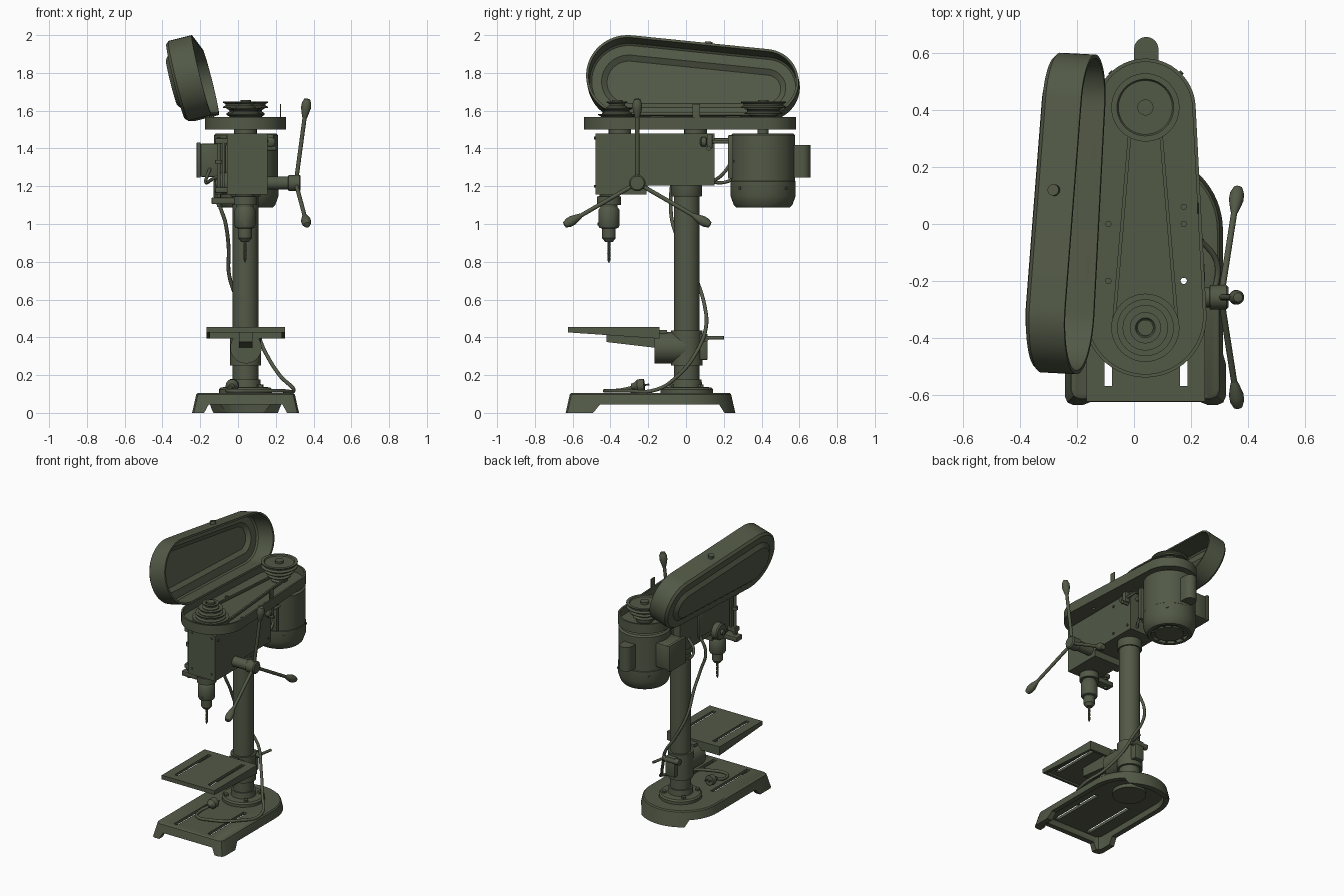
import bpy, bmesh, math
from mathutils import Vector, Matrix

if "Cube" in bpy.data.objects:
    bpy.data.objects.remove(bpy.data.objects["Cube"])

green = bpy.data.materials.new("olive_green_paint")
green.diffuse_color = (0.085, 0.1, 0.062, 1)
green.use_nodes = True
green.node_tree.nodes["Principled BSDF"].inputs["Base Color"].default_value = green.diffuse_color
CX = 0.04  # centre line of the column, spindle and motor


def finish(name, bm, angle=35):
    bmesh.ops.remove_doubles(bm, verts=bm.verts, dist=1e-5)
    bmesh.ops.recalc_face_normals(bm, faces=bm.faces)
    me = bpy.data.meshes.new(name)
    bm.to_mesh(me)
    bm.free()
    ob = bpy.data.objects.new(name, me)
    bpy.context.collection.objects.link(ob)
    me.materials.append(green)
    smooth(ob, angle)
    return ob


def activate(ob):
    bpy.ops.object.select_all(action='DESELECT')
    ob.select_set(True)
    bpy.context.view_layer.objects.active = ob


def smooth(ob, angle=35):
    activate(ob)
    bpy.ops.object.shade_smooth_by_angle(angle=math.radians(angle))


def loft(name, loops, caps=True):
    bm = bmesh.new()
    rings = [[bm.verts.new(p) for p in lp] for lp in loops]
    n = len(rings[0])
    for a, b in zip(rings, rings[1:]):
        for i in range(n):
            bm.faces.new((a[i], a[(i + 1) % n], b[(i + 1) % n], b[i]))
    if caps:
        bm.faces.new(rings[0])
        bm.faces.new(rings[-1])
    return finish(name, bm)


def lathe(name, prof, loc, axis=(0, 0, 1), n=40):
    q = Vector((0, 0, 1)).rotation_difference(Vector(axis))
    loops = [[Vector(loc) + q @ Vector((r * math.cos(2 * math.pi * i / n), r * math.sin(2 * math.pi * i / n), t))
              for i in range(n)] for r, t in prof]
    return loft(name, loops, caps=prof[0][0] > 0)


def rod(name, a, b, r, n=20):
    d = Vector(b) - Vector(a)
    return lathe(name, [(r, 0), (r, d.length)], a, d.normalized(), n)


def box(name, x, y, z, bevel=0.0):
    bm = bmesh.new()
    bmesh.ops.create_cube(bm, size=1)
    for v in bm.verts:
        v.co = [(c[0] + c[1]) / 2 + p * (c[1] - c[0]) for c, p in zip((x, y, z), v.co)]
    if bevel:
        bmesh.ops.bevel(bm, geom=bm.edges[:], offset=bevel, segments=2, profile=0.5, affect='EDGES')
    return finish(name, bm)


def tube(name, pts, r):
    cu = bpy.data.curves.new(name, 'CURVE')
    cu.dimensions, cu.bevel_depth, cu.bevel_resolution, cu.use_fill_caps = '3D', r, 3, True
    sp = cu.splines.new('BEZIER')
    sp.bezier_points.add(len(pts) - 1)
    for bp, p in zip(sp.bezier_points, pts):
        bp.co, bp.handle_left_type, bp.handle_right_type = p, 'AUTO', 'AUTO'
    sp.resolution_u = 8
    ob = bpy.data.objects.new(name, cu)
    bpy.context.collection.objects.link(ob)
    cu.materials.append(green)
    activate(ob)
    bpy.ops.object.convert(target='MESH')
    smooth(bpy.context.object, 50)


def cut(ob, cutters):
    for c in cutters:
        m = ob.modifiers.new("cut", 'BOOLEAN')
        m.operation, m.solver, m.object = 'DIFFERENCE', 'EXACT', c
        activate(ob)
        bpy.ops.object.modifier_apply(modifier=m.name)
        bpy.data.objects.remove(c, do_unlink=True)
    smooth(ob)


def stadium(ay, ar, by, br, z, n=28):
    """Outline around two circles on the centre line (front a, back b)."""
    t = math.asin((ar - br) / (by - ay))
    pts = []
    for y, r, s, e in ((ay, ar, math.pi - t, 2 * math.pi + t), (by, br, t, math.pi - t)):
        for i in range(n + 1):
            k = s + (e - s) * i / n
            pts.append(Vector((CX + r * math.cos(k), y + r * math.sin(k), z)))
    return pts


# Base: hollow tapered casting with feet and slots
def base_loop(i, z):
    r, f, c = 0.283 - i, -0.637 + i, 0.03
    pts = [(CX - r, f + c), (CX - r + c * .3, f + c * .3), (CX - r + c, f),
           (CX + r - c, f), (CX + r - c * .3, f + c * .3), (CX + r, f + c)]
    pts += [(CX + r * math.cos(k * math.pi / 32), -0.022 + r * math.sin(k * math.pi / 32)) for k in range(33)]
    return [(x, y, z) for x, y in pts]


base = loft("base", [base_loop(.04, 0), base_loop(.05, .085)][::-1] + [base_loop(0, 0), base_loop(.022, .098), base_loop(.03, .105)])
slot_x = (-0.09, 0.175)
cut(base, [box("c", (s - .014, s + .014), (-.575, -.17), (.04, .2)) for s in slot_x] + [
    loft("c", [[(-.185, y, -.01), (.265, y, -.01), (.235, y, .045), (-.155, y, .045)] for y in (-.7, -.55)]),
    loft("c", [[(x, -.5, -.01), (x, .21, -.01), (x, .175, .045), (x, -.455, .045)] for x in (-.4, .5)])])
lathe("base_boss", [(.11, .06), (.11, .09)], (CX, 0, 0))

# Column and its foot flange
lathe("column", [(.068, .1), (.068, 1.25)], (CX, .004, 0))
lathe("column_flange", [(.14, .1), (.14, .125), (.13, .135), (.082, .138), (.078, .178), (.06, .178)], (CX, .004, 0))
for k in range(4):
    a = math.pi / 4 + k * math.pi / 2
    lathe("flange_bolt", [(.016, .13), (.016, .15)], (CX + .11 * math.cos(a), .11 * math.sin(a), 0), n=6)
lathe("head_collar", [(.077, 1.145), (.08, 1.15), (.08, 1.21)], (CX, .004, 0))

# Work table: wedge-shaped plate, hollow underneath
table = loft("work_table", [[(x, -.625, .455), (x, -.14, .455), (x, -.14, .393), (x, -.625, .426)] for x in (-.167, .25)])
hollow = loft("c", [[(x, -.605, .437), (x, -.16, .437), (x, -.16, .3), (x, -.605, .3)] for x in (-.147, .23)])
cut(table, [hollow] + [box("c", (s - .013, s + .013), (-.57, -.19), (.3, .6)) for s in slot_x])
loft("table_arm", [[(x, -.42, .44), (x, -.1, .44), (x, -.1, .33), (x, -.165, .345), (x, -.42, .375)] for x in (.005, .078)])
rod("table_tilt_boss", (CX + .002, -.167, .345), (CX + .002, 0, .345), .083, 40)
lathe("table_collar", [(.06, .25), (.083, .25), (.083, .435), (.06, .435)], (CX, .004, 0))
box("collar_clamp", (.01, .085), (.06, .115), (.28, .42), .008)
rod("table_clamp_bolt", (-.02, .1, .395), (.11, .1, .395), .02)
rod("table_clamp_handle", (.1, .09, .397), (.12, .2, .397), .009)

# Drill head
loft("head", [[(x, -.48, 1.48), (x, -.48, 1.157), (x, -.21, 1.157), (x, -.21, 1.203), (x, .15, 1.203), (x, .15, 1.48)]
              for x in (-.058, .155)])
for x in (-.03, .125):
    for z in (1.2, 1.455):
        rod("head_screw", (x, -.487, z), (x, -.47, z), .008, 10)
for y in (-.35, .05):
    rod("tray_spacer", (CX, y, 1.47), (CX, y, 1.51), .06)
for y, z in ((-.45, 1.44), (-.02, 1.44), (-.02, 1.24), (.12, 1.24)):
    rod("side_screw", (.15, y, z), (.162, y, z), .008, 10)

# Spindle, chuck and bit
S = (CX - .003, -.408, 0)
lathe("quill", [(.045, 1.085), (.045, 1.1), (.064, 1.1), (.064, 1.145), (.05, 1.148), (.05, 1.17)], S)
lathe("chuck", [(.0, .905), (.02, .905), (.036, .925), (.036, .975), (.05, .98), (.055, .99), (.055, 1.075), (.045, 1.09), (0, 1.09)], S)
rod("chuck_key_hole", (S[0], S[1] - .06, 1.0), (S[0], S[1], 1.0), .009, 12)


def twist(i):
    z, a = .81 + i * .005, i * .55
    return [(S[0] + (.009 if k % 4 else .005) * math.cos(a + k * math.pi / 4),
             S[1] + (.009 if k % 4 else .005) * math.sin(a + k * math.pi / 4), z) for k in range(8)]


loft("drill_bit", [[(S[0] + (p[0] - S[0]) * .1, S[1] + (p[1] - S[1]) * .1, .793) for p in twist(0)]] + [twist(i) for i in range(21)])

# Depth gauge on the left side
box("depth_bracket", (-.14, CX), (-.44, -.375), (1.105, 1.14), .006)
rod("depth_rod", (-.102, -.41, 1.09), (-.102, -.41, 1.46), .01)
box("depth_scale", (-.085, -.072), (-.43, -.39), (1.17, 1.45))
for z in (1.18, 1.44):
    box("depth_lug", (-.12, -.05), (-.435, -.385), (z - .015, z + .015), .004)
for z in (1.155, 1.32):
    lathe("depth_nut", [(.02, z), (.02, z + .02)], (-.102, -.41, 0), n=12)
lathe("return_spring_cap", [(.058, 0), (.058, .04), (.05, .048), (.018, .048), (.018, .065), (0, .065), (0, 0)][:-1][::-1] + [(0, 0)],
      (-.055, -.26, 1.215), (-1, 0, 0))

# Feed hub with three handles
HY, HZ = -.258, 1.217
lathe("feed_hub", [(.035, .15), (.035, .265), (.043, .268), (.043, .325), (.036, .332), (.02, .332)], (0, HY, HZ), (1, 0, 0))
for k in range(3):
    a = math.pi / 2 + k * 2 * math.pi / 3
    p = Vector((.306, HY, HZ))
    d = Vector((.06, .445 * math.cos(a), .445 * math.sin(a)))
    rod("feed_arm", p, p + d * .9, .011)
    lathe("feed_grip", [(0, .345), (.011, .345), (.016, .36), (.026, .4), (.025, .425), (.016, .448), (0, .452)], p, d.normalized(), 24)

# Belt tray, hinged lid
FY, FR, BY, BR = -.325, .215, .405, .177


def ring(i, z):
    return stadium(FY, FR - i, BY, BR - i, z)


tray = loft("belt_tray", [ring(0, 1.5), ring(0, 1.567), ring(.012, 1.567), ring(.012, 1.512)])
cut(tray, [rod("c", (.175, -.2, 1.4), (.175, -.2, 1.6), .011)])
for x, y in ((-.09, 0), (.175, 0), (.175, .06), (-.09, -.2)):
    rod("tray_screw", (x, y, 1.505), (x, y, 1.52), .011, 12)
lid = loft("belt_lid", [ring(.1, .157), ring(.072, .136), ring(.02, .136), ring(.01, .126), ring(.01, 0),
                        ring(-.003, 0), ring(-.003, .128), ring(.012, .143), ring(.064, .144), ring(.092, .165)])
t = math.asin((FR - BR) / (BY - FY))
P = Vector((CX - FR * math.cos(t), FY + FR * math.sin(t), 0))
M = (Matrix.Translation(P + Vector((.035, 0, 1.58))) @ Matrix.Rotation(math.radians(-104), 4, Vector((math.sin(t), math.cos(t), 0)))
     @ Matrix.Translation(-P))
lid.data.transform(M)
knob = rod("lid_knob", (.225, .09, .07), (.258, .09, .07), .02)
knob.data.transform(M)
for y in (-.15, .25):
    x = P.x + (y - P.y) * math.tan(t)
    rod("lid_hinge", (x + .004, y - .04, 1.572), (x + .008, y + .04, 1.572), .012)
box("lid_catch", (.222, .228), (.035, .075), (1.52, 1.635), .002)

# Stepped pulleys and belt
for name, y, radii in (("spindle_pulley", -.365, (.12, .1, .08, .055)), ("motor_pulley", .41, (.055, .078, .1, .12))):
    prof = [(0, 1.516)]
    for i, r in enumerate(radii):
        z = 1.516 + i * .033
        prof += [(r, z), (r, z + .005), (r - .014, z + .013), (r - .014, z + .02), (r, z + .028), (r, z + .033)]
    lathe(name, prof + [(radii[3] - .02, 1.648), (radii[3] - .025, 1.64), (.028, 1.64), (.028, 1.656), (0, 1.656)], (CX, y, 0))
belt = [(.002, 1.524), (.002, 1.54), (-.01, 1.54), (-.01, 1.524), (.002, 1.524)]
loft("drive_belt", [stadium(-.365, .108 - i, .41, .043 - i, z) for i, z in belt], caps=False)

# Motor with fan cover, capacitor cover and terminal box
MC = (CX + .002, .408, 0)
lathe("motor", [(0, 1.48), (.158, 1.48), (.17, 1.47), (.17, 1.228), (.173, 1.225), (.173, 1.15), (.155, 1.1), (.142, 1.087),
                (.12, 1.087), (.12, 1.11), (0, 1.11)], MC, n=56)
rod("motor_shaft", (MC[0], MC[1], 1.47), (MC[0], MC[1], 1.53), .03)
for k in range(6):
    a = k * math.pi / 6
    v = Vector((.122 * math.cos(a), .122 * math.sin(a), 0))
    c = Vector((MC[0], MC[1], 1.094))
    rod("fan_grille_bar", c - v, c + v, .006, 8)
for r in (.035, .078):
    lathe("fan_grille_ring", [(r, 1.088), (r + .014, 1.088), (r + .014, 1.1), (r, 1.1), (r, 1.088)], MC)
for k in range(4):
    a = math.pi / 4 + k * math.pi / 2
    v = Vector((math.cos(a), math.sin(a), 0))
    c = Vector((MC[0], MC[1], 1.19))
    rod("fan_cover_screw", c + v * .165, c + v * .18, .008, 10)
loft("capacitor_cover", [[(CX + .003 + .043 * math.cos(k * math.pi / 12), .615 + .043 * math.sin(k * math.pi / 12), z) for k in range(13)]
                         + [(CX - .04, .55, z), (CX + .046, .55, z)] for z in (1.245, 1.418)])
box("terminal_box", (-.2, -.1), (.32, .49), (1.25, 1.425), .008)
box("terminal_box_lid", (-.22, -.197), (.31, .5), (1.245, 1.432), .006)

# Motor mount and belt tension parts
box("motor_mount_plate", (-.06, .15), (.222, .25), (1.24, 1.47), .005)
for x in (-.02, .1):
    rod("mount_slide_rod", (x, .1, 1.44), (x, .23, 1.44), .014)
rod("tension_bolt", (.172, .08, 1.435), (.172, .225, 1.435), .009)
lathe("tension_knob", [(.014, 0), (.026, .008), (.026, .03), (.014, .035)], (.172, .075, 1.435), (0, 1, 0), 12)
box("tension_lug", (.15, .19), (.11, .14), (1.4, 1.475), .004)
rod("tension_lock", (.15, .12, 1.4), (.2, .12, 1.4), .012)
box("switch_plate", (-.068, -.055), (-.18, -.05), (1.24, 1.42), .003)

# Cables and plug
tube("motor_cable", [(-.15, .32, 1.29), (-.17, .2, 1.22), (-.13, .1, 1.24), (-.05, .05, 1.28)], .009)
tube("motor_cable_right", [(.1, .15, 1.23), (.12, .19, 1.26), (.12, .25, 1.34)], .009)
tube("power_cable", [(-.06, -.07, 1.25), (-.1, -.08, 1.14), (-.065, -.07, 1.0), (-.05, -.02, .88), (-.045, .05, .72),
                     (.02, .1, .56), (.09, .105, .45), (.14, .06, .33), (.22, -.04, .2), (.295, -.16, .122), (.22, -.32, .117),
                     (.08, -.41, .117), (-.03, -.42, .117), (-.06, -.35, .12), (-.035, -.28, .135)], .01)
lathe("plug", [(0, 0), (.014, 0), (.02, .02), (.034, .035), (.034, .07), (0, .07)], (-.035, -.29, .14), (.1, 1, 0.1), 24)
for s in (-.014, .014):
    rod("plug_pin", (-.03 + s, -.23, .147), (-.026 + s, -.195, .15), .005, 8)
